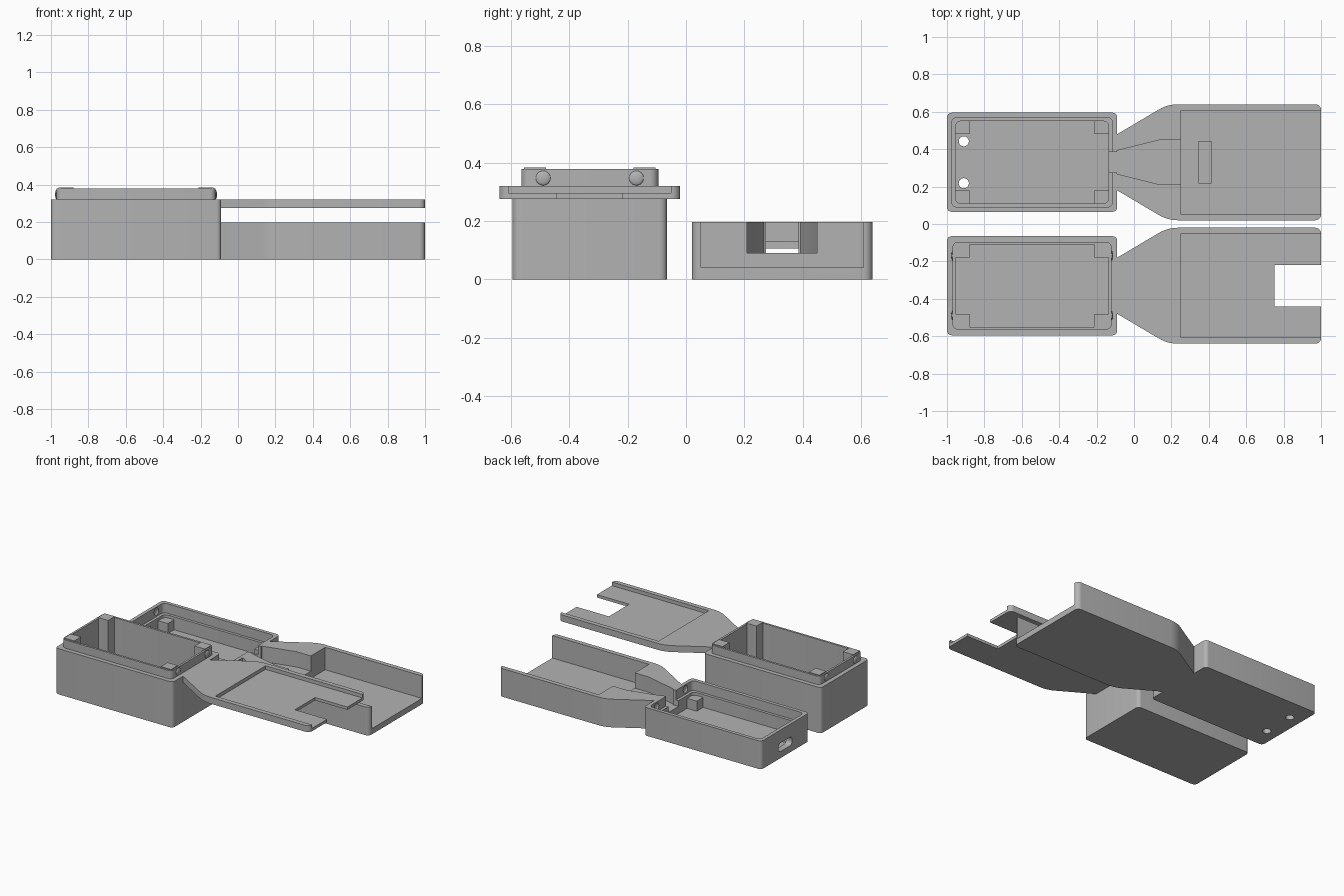
import bpy, bmesh, math
from mathutils import Vector

if "Cube" in bpy.data.objects:
    bpy.data.objects.remove(bpy.data.objects["Cube"])

GREY = (0.45, 0.45, 0.45, 1)
mat = bpy.data.materials.new("plain grey plastic")
mat.use_nodes = True
mat.diffuse_color = GREY
mat.node_tree.nodes["Principled BSDF"].inputs["Base Color"].default_value = GREY

CY = 0.33          # centre line of each half
X0, X1 = -1.0, -0.09   # box ends


def fillet(corners, steps=6):
    """Outline from (x, y, radius) corners, each rounded with an arc."""
    pts = []
    n = len(corners)
    for i, (x, y, r) in enumerate(corners):
        p = Vector((x, y))
        if r == 0:
            pts.append(p)
            continue
        a = (Vector(corners[i - 1][:2]) - p).normalized()
        b = (Vector(corners[(i + 1) % n][:2]) - p).normalized()
        half = a.angle(b) / 2
        t = r / math.tan(half)
        centre = p + (a + b).normalized() * (r / math.sin(half))
        start, end = p + a * t - centre, p + b * t - centre
        sweep = start.angle_signed(end)
        for k in range(steps + 1):
            ang = -sweep * k / steps
            c, s = math.cos(ang), math.sin(ang)
            pts.append(centre + Vector((start.x * c - start.y * s, start.x * s + start.y * c)))
    return pts


def finish(name, bm):
    bmesh.ops.recalc_face_normals(bm, faces=bm.faces)
    me = bpy.data.meshes.new(name)
    bm.to_mesh(me)
    bm.free()
    me.materials.append(mat)
    ob = bpy.data.objects.new(name, me)
    bpy.context.collection.objects.link(ob)
    return ob


def prism(name, corners, z0, z1):
    bm = bmesh.new()
    face = bm.faces.new([bm.verts.new((p.x, p.y, z0)) for p in fillet(corners)])
    top = bmesh.ops.extrude_face_region(bm, geom=[face])["geom"]
    bmesh.ops.translate(bm, vec=(0, 0, z1 - z0), verts=[v for v in top if isinstance(v, bmesh.types.BMVert)])
    return finish(name, bm)


def block(name, x0, x1, y0, y1, z0, z1, r=0.0):
    return prism(name, [(x0, y0, r), (x1, y0, r), (x1, y1, r), (x0, y1, r)], z0, z1)


def inset_block(name, cy, gap, z0, z1, r):
    """Box footprint shrunk by a gap all round."""
    h = 0.265 - gap
    return block(name, X0 + gap, X1 - gap, cy - h, cy + h, z0, z1, r)


def ball(name, loc, scale):
    bm = bmesh.new()
    bmesh.ops.create_uvsphere(bm, u_segments=20, v_segments=12, radius=1)
    bmesh.ops.scale(bm, vec=scale, verts=bm.verts)
    bmesh.ops.translate(bm, vec=loc, verts=bm.verts)
    return finish(name, bm)


def cut(ob, *cutters):
    for c in cutters:
        m = ob.modifiers.new("cut", 'BOOLEAN')
        m.operation, m.solver, m.object = 'DIFFERENCE', 'EXACT', c
        bpy.context.view_layer.update()
        me = bpy.data.meshes.new_from_object(ob.evaluated_get(bpy.context.evaluated_depsgraph_get()))
        ob.modifiers.clear()
        ob.data = me
        bpy.data.objects.remove(c)


def handle(name, cy, z0, z1):
    side = [(X1, 0.15, 0), (0.18, 0.31, 0.2), (1.0, 0.31, 0.03)]
    outline = [(x, cy - y, r) for x, y, r in side] + [(x, cy + y, r) for x, y, r in reversed(side)]
    return prism(name, outline, z0, z1)


def corner_posts(prefix, cy, z0, z1):
    for xn, xa, xb in (("outer", -0.96, -0.88), ("inner", -0.21, -0.13)):
        for yn, s in (("front", -1), ("back", 1)):
            y = sorted((cy + s * 0.15, cy + s * 0.225))
            block(f"{prefix}_{xn}_{yn}_post", xa, xb, *y, z0, z1)


# Tall box: base, seating rim, posts and snap bumps
base = inset_block("tall_box_base", -CY, 0, 0, 0.32, 0.025)
cut(base, inset_block("cutter", -CY, 0.045, 0.04, 0.5, 0.012))
rim = inset_block("tall_box_rim", -CY, 0.03, 0.32, 0.378, 0.03)
cut(rim, inset_block("cutter", -CY, 0.045, 0.2, 0.5, 0.012))
corner_posts("tall_box", -CY, 0.04, 0.384)
for xn, x in (("outer", -0.97), ("inner", -0.12)):
    for yn, s in (("front", -1), ("back", 1)):
        ball(f"snap_bump_{xn}_{yn}", (x, -CY + s * 0.16, 0.347), (0.008, 0.025, 0.025))

# Thin handle cover with shallow tray and end notch
cover = handle("handle_cover", -CY, 0.275, 0.32)
cut(cover, block("cutter", 0.25, 1.1, -CY - 0.278, -CY + 0.278, 0.295, 0.5),
    block("cutter", 0.75, 1.1, -CY - 0.112, -CY + 0.112, 0.1, 0.5))

# Shallow box with a stepped opening, cable notch, end port and floor holes
low = inset_block("shallow_box", CY, 0, 0, 0.197, 0.025)
cut(low, inset_block("cutter", CY, 0.025, 0.13, 0.5, 0.03),
    inset_block("cutter", CY, 0.045, 0.04, 0.4, 0.03),
    block("cutter", -0.16, 0, CY - 0.055, CY + 0.055, 0.09, 0.5))
for s in (-1, 1):
    ring = [(-0.91 + 0.027 * math.cos(k * math.pi / 12), CY + s * 0.112 + 0.027 * math.sin(k * math.pi / 12), 0)
            for k in range(24)]
    cut(low, prism("cutter", ring, -0.1, 0.1))
    for x in (-0.975, -0.115):
        cut(low, ball("cutter", (x, CY + s * 0.16, 0.165), (0.01, 0.025, 0.025)))
port = block("cutter", -0.03, 0.03, CY - 0.075, CY + 0.075, -0.1, 0.1, 0.025)
port.rotation_euler = (0, math.pi / 2, 0)
port.location = (-1.0, 0, 0.076)
cut(low, port)
corner_posts("shallow_box", CY, 0.04, 0.11)

# Deep handle tray with cable funnel and a floor slot
tray = handle("handle_tray", CY, 0, 0.197)
funnel = [(-0.2, 0.035, 0), (0.14, 0.12, 0), (0.3, 0.12, 0)]
cut(tray, block("cutter", 0.25, 1.1, CY - 0.278, CY + 0.278, 0.04, 0.5),
    prism("cutter", [(x, CY - y, r) for x, y, r in funnel] + [(x, CY + y, r) for x, y, r in reversed(funnel)], 0.09, 0.4),
    block("cutter", 0.345, 0.415, CY - 0.112, CY + 0.112, 0.02, 0.2))

# Smooth the fillets, keep edges sharp
bpy.ops.object.select_all(action='DESELECT')
for ob in bpy.context.collection.objects:
    if ob.type == 'MESH' and mat.name in ob.data.materials:
        ob.select_set(True)
        bpy.context.view_layer.objects.active = ob
bpy.ops.object.shade_smooth_by_angle(angle=math.radians(30))
